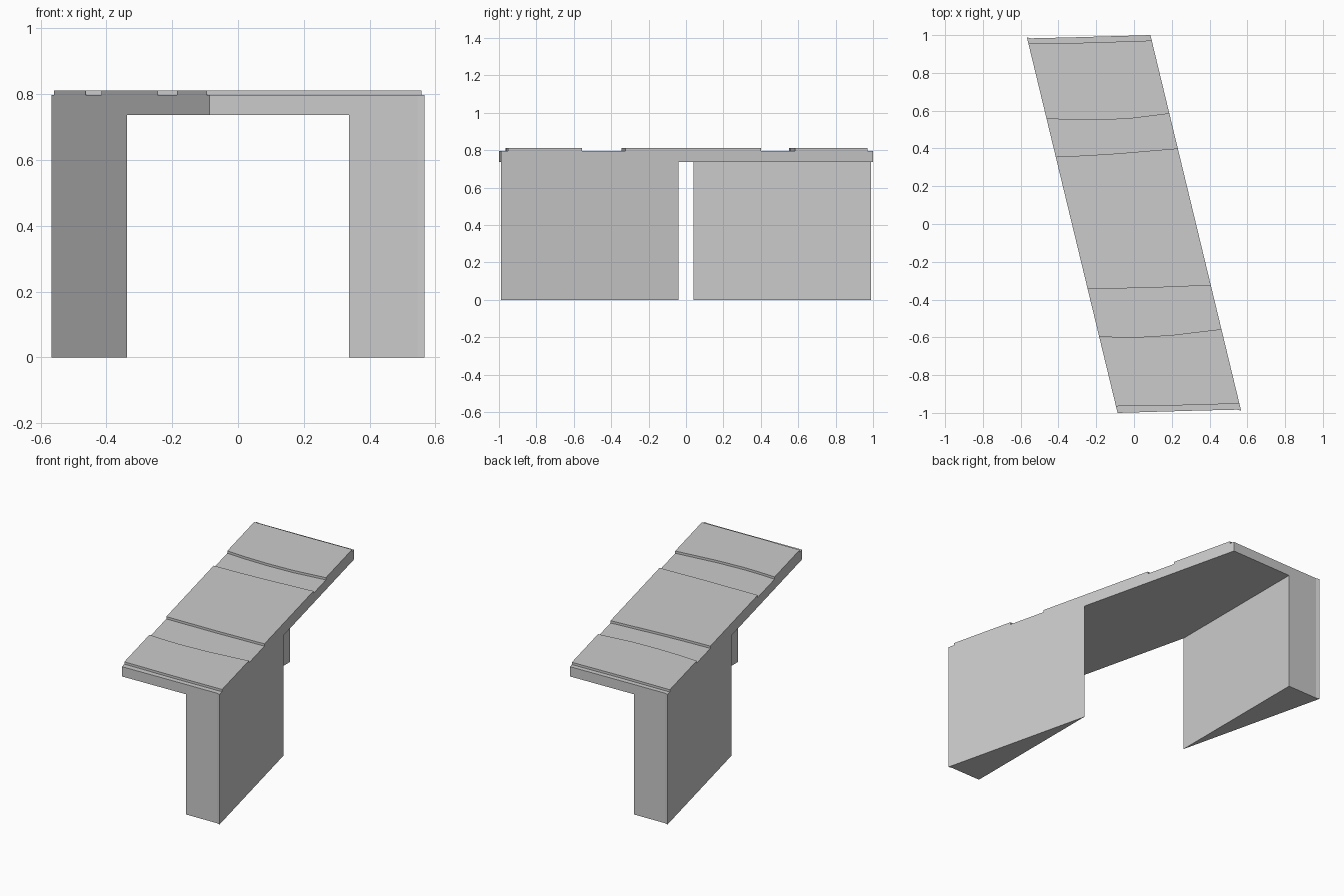
import bpy, bmesh

if "Cube" in bpy.data.objects:
    bpy.data.objects.remove(bpy.data.objects["Cube"])

TOP, ROAD, SOFFIT, HALF_SPAN = 0.811, 0.797, 0.737, 0.338


def prism(name, outline, z0, z1):
    """Extrude a plan outline between two heights."""
    bm = bmesh.new()
    face = bm.faces.new([bm.verts.new((x, y, z0)) for x, y in outline])
    res = bmesh.ops.extrude_face_region(bm, geom=[face])
    verts = [v for v in res["geom"] if isinstance(v, bmesh.types.BMVert)]
    bmesh.ops.translate(bm, verts=verts, vec=(0, 0, z1 - z0))
    bmesh.ops.recalc_face_normals(bm, faces=bm.faces)
    mesh = bpy.data.meshes.new(name)
    bm.to_mesh(mesh)
    bm.free()
    obj = bpy.data.objects.new(name, mesh)
    bpy.context.collection.objects.link(obj)
    return obj


def cut(target, outline, z0, z1):
    """Subtract a prism from the target, then discard the cutter."""
    cutter = prism("cutter", outline, z0, z1)
    cutter.hide_render = True
    mod = target.modifiers.new("cut", "BOOLEAN")
    mod.operation, mod.solver, mod.object = "DIFFERENCE", "EXACT", cutter
    bpy.context.view_layer.objects.active = target
    bpy.ops.object.modifier_apply(modifier=mod.name)
    bpy.data.objects.remove(cutter)


def extend(line):
    """Lengthen a line past the bridge sides."""
    (ax, ay), (bx, by) = line[:2]
    (cx, cy), (dx, dy) = line[-2:]
    s = 0.2 / (bx - ax)
    t = 0.2 / (dx - cx)
    return ([(ax - 0.2, ay - (by - ay) * s)] + line +
            [(dx + 0.2, dy + (dy - cy) * t)])


# Skewed solid block with faintly bowed ends
front_end = [(-0.087, -1.0), (0.12, -0.994), (0.33, -0.988),
             (0.545, -0.983), (0.567, -0.988)]
back_end = [(-x, -y) for x, y in front_end]
bridge = prism("skew_bridge", front_end + back_end, 0, TOP)

# Passage between the two triangular abutments
w = HALF_SPAN
cut(bridge, [(-w, -1.5), (w, -1.5), (w, 1.5), (-w, 1.5)], -0.1, SOFFIT)

# Curved recesses across the deck: pairs of lower and upper edges
recesses = [
    ([(-0.41, 0.356), (-0.25, 0.363), (-0.09, 0.373), (0.23, 0.40)],
     [(-0.465, 0.558), (-0.33, 0.551), (-0.19, 0.55), (-0.02, 0.558), (0.18, 0.583)]),
    ([(-0.185, -0.594), (-0.09, -0.598), (0.02, -0.599), (0.2, -0.588), (0.46, -0.557)],
     [(-0.245, -0.344), (0.08, -0.338), (0.40, -0.325)]),
    # End ledges
    ([(-0.565, 0.955), (-0.24, 0.960), (0.09, 0.971)],
     [(-0.565, 1.2), (0.09, 1.2)]),
    ([(-0.09, -1.2), (0.56, -1.2)],
     [(-0.095, -0.965), (0.24, -0.960), (0.56, -0.951)]),
]
for low, high in recesses:
    cut(bridge, extend(low) + extend(high)[::-1], ROAD, TOP + 0.1)
